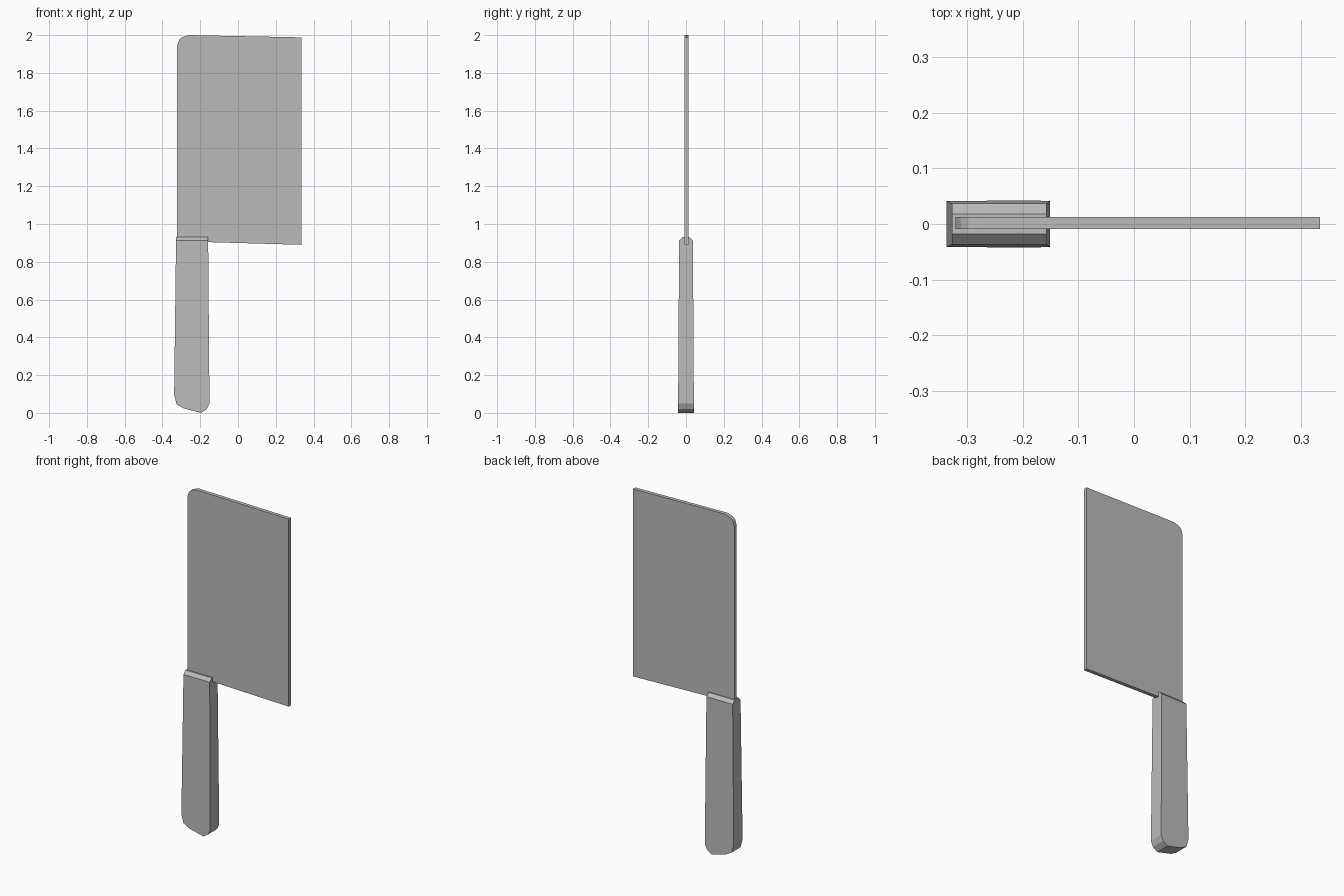
import bpy
import bmesh

cube = bpy.data.objects.get("Cube")
if cube:
    bpy.data.objects.remove(cube, do_unlink=True)

steel = bpy.data.materials.new("plain grey")
steel.use_nodes = True
grey = (0.5, 0.5, 0.5, 1)
steel.diffuse_color = grey
steel.node_tree.nodes["Principled BSDF"].inputs["Base Color"].default_value = grey


def slab(outline, y_front, y_back):
    """Extrude an x-z outline through the given depth."""
    bm = bmesh.new()
    face = bm.faces.new([bm.verts.new((x, y_front, z)) for x, z in outline])
    extruded = bmesh.ops.extrude_face_region(bm, geom=[face], use_keep_orig=True)
    for v in extruded["geom"]:
        if isinstance(v, bmesh.types.BMVert):
            v.co.y = y_back
    bmesh.ops.recalc_face_normals(bm, faces=bm.faces)
    return bm


def finish(bm, name):
    mesh = bpy.data.meshes.new(name)
    bmesh.ops.recalc_face_normals(bm, faces=bm.faces)
    bm.to_mesh(mesh)
    bm.free()
    mesh.materials.append(steel)
    obj = bpy.data.objects.new(name, mesh)
    bpy.context.collection.objects.link(obj)
    return obj


# Blade: thin plate with a rounded spine corner and slightly sloping ends
blade = slab([(-0.322, 0.908), (-0.322, 1.945), (-0.312, 1.975),
              (-0.298, 1.988), (-0.262, 2.0), (0.335, 1.988),
              (0.335, 0.89), (-0.157, 0.904)], -0.009, 0.013)
finish(blade, "blade")

# Handle: clipped butt, widening towards the bottom
TOP = 0.912
handle = slab([(-0.328, TOP), (-0.338, 0.095), (-0.325, 0.045),
               (-0.288, 0.024), (-0.195, 0.0), (-0.165, 0.02),
               (-0.151, 0.05), (-0.158, TOP)], -0.042, 0.042)
for v in handle.verts:
    v.co.y *= 1 - 0.13 * v.co.z / TOP

# Chamfered collar where the blade enters the handle
top_face = max(handle.faces, key=lambda f: f.calc_center_median().z)
collar = bmesh.ops.extrude_face_region(handle, geom=[top_face])
bmesh.ops.delete(handle, geom=[top_face], context="FACES_ONLY")
for v in collar["geom"]:
    if isinstance(v, bmesh.types.BMVert):
        v.co.z = 0.93
        v.co.y *= 0.5
finish(handle, "handle")
